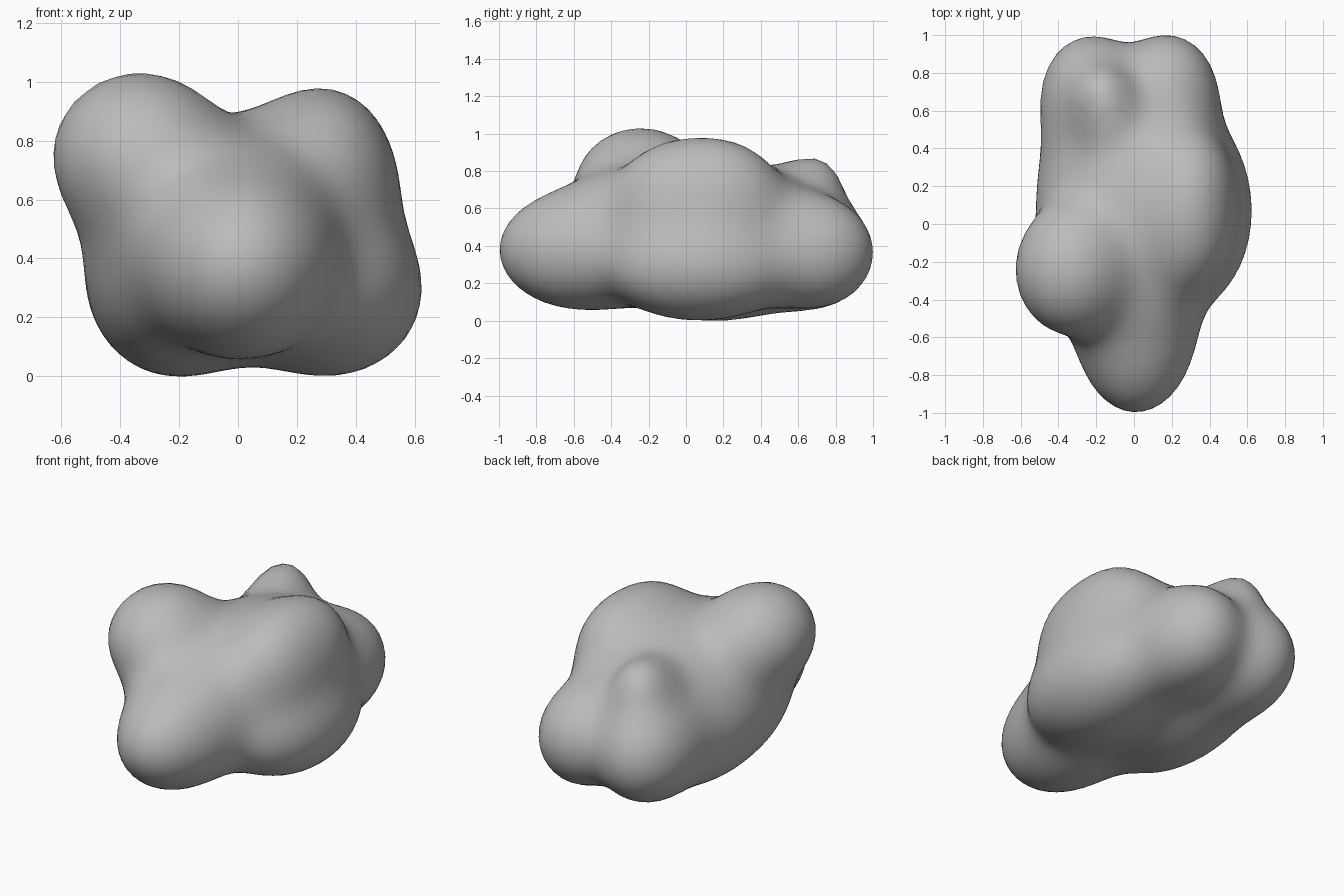
import bpy, bmesh, math
from mathutils import Vector

cube = bpy.data.objects.get("Cube")
if cube:
    bpy.data.objects.remove(cube, do_unlink=True)

# Lobes of the rock: centre, radii
LOBES = [
    ((0.00, 0.12, 0.48), (0.38, 0.58, 0.39)),     # core
    ((-0.34, -0.24, 0.76), (0.29, 0.33, 0.28)),   # high front shoulder
    ((-0.31, -0.16, 0.46), (0.18, 0.26, 0.29)),   # flank under shoulder
    ((-0.18, -0.38, 0.53), (0.17, 0.20, 0.21)),   # ridge from shoulder to nose
    ((0.25, 0.06, 0.66), (0.22, 0.36, 0.27)),     # upper side
    ((0.32, 0.21, 0.67), (0.17, 0.22, 0.24)),     # upper side back corner
    ((0.31, -0.06, 0.66), (0.17, 0.22, 0.23)),    # upper side front corner
    ((0.20, 0.04, 0.46), (0.24, 0.28, 0.26)),     # side flank
    ((0.32, 0.07, 0.295), (0.30, 0.47, 0.28)),    # lower side
    ((-0.22, 0.17, 0.33), (0.28, 0.46, 0.31)),    # lower opposite side
    ((0.01, -0.56, 0.385), (0.31, 0.44, 0.315)),  # nose
    ((0.04, -0.38, 0.50), (0.22, 0.25, 0.24)),    # bridge behind nose
    ((-0.23, 0.67, 0.37), (0.26, 0.32, 0.29)),    # back lobe
    ((0.18, 0.68, 0.37), (0.26, 0.32, 0.29)),     # other back lobe
    ((-0.17, 0.655, 0.70), (0.14, 0.16, 0.19)),   # back knob
]
LOBES = [(Vector(c), r) for c, r in LOBES]
BLEND = 16.0
CENTRE = Vector((0, 0, 0.46))


def inside(p):
    """True where the softly blended lobes cover the point."""
    total = 0.0
    for c, r in LOBES:
        d = p - c
        q = math.sqrt((d.x / r[0])**2 + (d.y / r[1])**2 + (d.z / r[2])**2)
        total += math.exp(-BLEND * (q - 1) * min(r))
    return total > 1.0


def surface_point(direction):
    """Walk inward along a ray to the skin, then refine by halving."""
    hi = 1.3
    while hi > 0.1 and not inside(CENTRE + direction * hi):
        hi -= 0.05
    lo, hi = hi, hi + 0.05
    for _ in range(9):
        mid = (lo + hi) / 2
        if inside(CENTRE + direction * mid):
            lo = mid
        else:
            hi = mid
    return CENTRE + direction * lo


# Wrap a sphere onto the blended lobes
bm = bmesh.new()
bmesh.ops.create_icosphere(bm, subdivisions=5, radius=1.0)
for v in bm.verts:
    d = Vector((v.co.x * 0.65, v.co.y, v.co.z * 0.6)).normalized()
    v.co = surface_point(d)
for _ in range(2):
    bmesh.ops.smooth_vert(bm, verts=bm.verts, factor=0.5,
                          use_axis_x=True, use_axis_y=True, use_axis_z=True)

# Rest the rock on the ground
lowest = min(v.co.z for v in bm.verts)
bmesh.ops.translate(bm, verts=bm.verts, vec=(0, 0, -lowest))
bmesh.ops.recalc_face_normals(bm, faces=bm.faces)
for f in bm.faces:
    f.smooth = True

mesh = bpy.data.meshes.new("rock")
bm.to_mesh(mesh)
bm.free()
rock = bpy.data.objects.new("rock", mesh)
bpy.context.collection.objects.link(rock)

# Plain grey stone
stone = bpy.data.materials.new("grey stone")
stone.use_nodes = True
colour = (0.5, 0.5, 0.5, 1.0)
stone.diffuse_color = colour
bsdf = next(n for n in stone.node_tree.nodes if n.type == 'BSDF_PRINCIPLED')
bsdf.inputs["Base Color"].default_value = colour
bsdf.inputs["Roughness"].default_value = 0.8
mesh.materials.append(stone)
